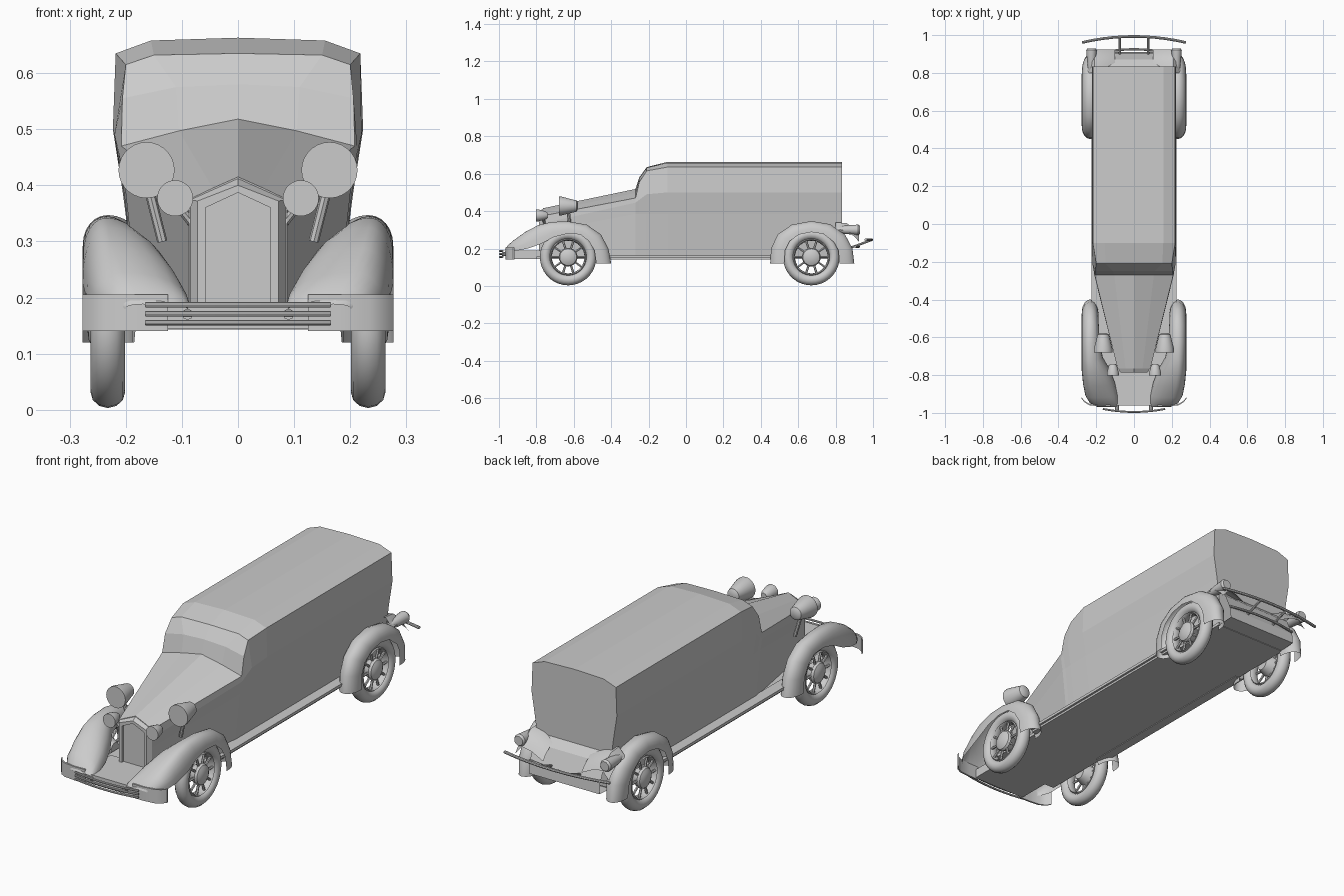
import bpy, bmesh
from math import sin, cos, pi
from mathutils import Vector

if "Cube" in bpy.data.objects:
    bpy.data.objects.remove(bpy.data.objects["Cube"])


def obj(name, bm, smooth=True):
    bmesh.ops.recalc_face_normals(bm, faces=bm.faces)
    me = bpy.data.meshes.new(name)
    bm.to_mesh(me)
    bm.free()
    o = bpy.data.objects.new(name, me)
    bpy.context.collection.objects.link(o)
    if smooth:
        bpy.ops.object.select_all(action='DESELECT')
        o.select_set(True)
        bpy.context.view_layer.objects.active = o
        bpy.ops.object.shade_smooth_by_angle(angle=0.6)
    return o


def loft(name, rings, closed=True, caps=True, wrap=False, smooth=True):
    bm = bmesh.new()
    vs = [[bm.verts.new(p) for p in r] for r in rings]
    n = len(rings[0])
    for i in range(len(vs) if wrap else len(vs) - 1):
        a, b = vs[i], vs[(i + 1) % len(vs)]
        for j in range(n if closed else n - 1):
            k = (j + 1) % n
            bm.faces.new((a[j], a[k], b[k], b[j]))
    if caps and closed and not wrap:
        bm.faces.new(vs[0])
        bm.faces.new(vs[-1])
    return obj(name, bm, smooth)


def box(name, x0, x1, y0, y1, z0, z1):
    return loft(name, [[(x0, y, z0), (x1, y, z0), (x1, y, z1), (x0, y, z1)] for y in (y0, y1)], smooth=False)


def lathe_y(name, cx, cz, prof, n=28):
    return loft(name, [[(cx + r * cos(2 * pi * k / n), y, cz + r * sin(2 * pi * k / n))
                        for k in range(n)] for y, r in prof])


def tube(name, pts, r, n=8):
    pts = [Vector(p) for p in pts]
    rings = []
    for i, p in enumerate(pts):
        d = (pts[min(i + 1, len(pts) - 1)] - pts[max(i - 1, 0)]).normalized()
        u = d.cross(Vector((0, 0, 1)) if abs(d.z) < 0.9 else Vector((1, 0, 0))).normalized()
        v = d.cross(u)
        rings.append([p + r * (u * cos(2 * pi * k / n) + v * sin(2 * pi * k / n)) for k in range(n)])
    return loft(name, rings)


def section(y, half):
    """Mirrored body section from half profile, floor to roof centre."""
    ys = y if isinstance(y, list) else [y] * len(half)
    right = [(x, yy, z) for (x, z), yy in zip(half, ys)]
    return right + [(-x, yy, z) for x, yy, z in reversed(right[:-1])]


# Body and hood
cowl = [(.175, .15), (.2, .385), (.21, .445), (.208, .47), (.105, .497), (0, .518)]
main = [(.175, .15), (.205, .385), (.223, .5), (.218, .635), (.155, .658), (0, .663)]
loft("body", [section(-.27, cowl),
              section(-.25, [(.175, .15), (.2, .385), (.213, .46), (.206, .555), (.11, .575), (0, .58)]),
              section(-.21, [(.175, .15), (.203, .385), (.22, .49), (.2, .615), (.15, .632), (0, .635)]),
              section(-.1, main), section(.835, main)], smooth=False)
nose = [(.087, .15), (.087, .29), (.087, .335), (.087, .375), (.045, .395), (0, .415)]
loft("hood", [section(-.765, nose), section(-.27, cowl)], smooth=False)

# Grille frame and panel
def shield(w, y, zs, zp, zb=.175):
    return [(-w, y, zb), (w, y, zb), (w, y, zs), (0, y, zp), (-w, y, zs)]

loft("grille_frame", [shield(.085, -.765, .374, .412), shield(.072, -.785, .372, .4),
                      shield(.058, -.785, .36, .387), shield(.058, -.772, .36, .387)], smooth=False)

# Floor and front apron
box("floor", -.19, .19, -.8, .83, .143, .157)
box("front_apron", -.14, .14, -.962, -.75, .145, .188)

# Wheels
def wheel(name, cx, cy, s, cz=.154):
    def ring(nm, R, rx, rr, n=36, m=12):
        loft(nm, [[(cx + rx * cos(2 * pi * j / m), cy + (R + rr * sin(2 * pi * j / m)) * cos(2 * pi * i / n),
                    cz + (R + rr * sin(2 * pi * j / m)) * sin(2 * pi * i / n)) for j in range(m)]
                  for i in range(n)], wrap=True)
    ring(name + "_tire", .122, .031, .029)
    ring(name + "_rim", .094, .022, .007, m=8)
    prof = [(-.03, .03), (0, .045), (.015, .05), (.026, .045), (.034, .03), (.037, .008)]
    loft(name + "_hub", [[(cx + s * x, cy + r * cos(2 * pi * k / 24), cz + r * sin(2 * pi * k / 24))
                          for k in range(24)] for x, r in prof])
    for i in range(10):
        a = 2 * pi * i / 10
        tube(name + "_spoke", [(cx + s * .012, cy + r * cos(a), cz + r * sin(a)) for r in (.04, .094)], .006, 6)

# Fender stations: crown y,z / edge y,z / x inner, crown, outer
rear = [(.45, .12, .525, .12, .188, .232, .277), (.455, .2, .53, .19, .188, .232, .277),
        (.49, .275, .555, .24, .185, .232, .277), (.565, .327, .605, .275, .18, .232, .277),
        (.67, .347, .67, .288, .175, .232, .277), (.77, .33, .735, .278, .175, .232, .277),
        (.85, .275, .79, .235, .175, .232, .277), (.89, .2, .815, .19, .178, .232, .275),
        (.9, .12, .82, .12, .185, .232, .27)]
front = [(-.4, .12, -.48, .12, .188, .232, .277), (-.415, .2, -.49, .19, .188, .232, .277),
         (-.455, .275, -.52, .24, .187, .232, .277), (-.53, .327, -.565, .275, .185, .232, .277),
         (-.63, .345, -.63, .28, .183, .235, .277), (-.72, .342, -.705, .262, .165, .235, .277),
         (-.79, .325, -.775, .225, .125, .232, .277), (-.86, .288, -.845, .2, .1, .222, .27),
         (-.92, .245, -.905, .188, .088, .205, .258), (-.955, .215, -.945, .183, .085, .185, .235),
         (-.97, .188, -.965, .18, .09, .17, .2)]

def fender(name, st, s):
    rings = []
    for cy, cz, ey, ez, xi, xc, xo in st:
        r = []
        for k in range(13):
            c, h = cos(pi * k / 12), max(0, sin(pi * k / 12)) ** .85
            x = xc + c * ((xo - xc) if c > 0 else (xc - xi))
            r.append((s * x, ey + (cy - ey) * h, ez + (cz - ez) * h))
        rings.append(r)
    loft(name, rings, closed=False)

for s, side in ((1, "right"), (-1, "left")):
    wheel("front_wheel_" + side, s * .232, -.63, s)
    wheel("rear_wheel_" + side, s * .232, .67, s)
    fender("front_fender_" + side, front, s)
    fender("rear_fender_" + side, rear, s)
    # Running board with a lower ledge
    box("running_board_" + side, s * .17, s * .225, -.47, .52, .15, .163)
    box("running_board_trim_" + side, s * .17, s * .215, -.47, .52, .14, .15)
    # Curved front fender skirt
    loft("front_skirt_" + side, [[(s * x, y, .14), (s * x, y, .205), (s * x, y + .008, .205), (s * x, y + .008, .14)]
                                 for x, y in ((.125, -.966), (.18, -.966), (.235, -.96), (.262, -.945), (.277, -.925))])
    # Head lamps and small lamps
    lathe_y("headlight_" + side, s * .163, .427,
            [(-.68, .05), (-.665, .05), (-.61, .036), (-.585, .03), (-.578, .018)])
    tube("headlight_post_" + side, [(s * .163, -.63, .41), (s * .135, -.62, .3)], .009)
    lathe_y("small_lamp_" + side, s * .112, .377,
            [(-.803, .032), (-.79, .032), (-.755, .023), (-.74, .014)])
    tube("small_lamp_post_" + side, [(s * .112, -.765, .37), (s * .08, -.755, .33)], .008)
    # Tail lamps and rear bumper struts
    lathe_y("tail_lamp_" + side, s * .225, .3, [(.8, .012), (.85, .022), (.92, .028), (.93, .022)], 16)
    tube("bumper_strut_" + side, [(s * .075, .83, .19), (s * .075, .91, .215), (s * .075, .99, .245)], .006)
    tube("front_bumper_bracket_" + side, [(s * .09, -.95, .17), (s * .09, -.985, .17)], .01)
    # Rear flare joining fender to body
    loft("rear_flare_" + side, [[(s * .1, y, z - .03), (s * .16, y, z), (s * .21, y, z + .01), (s * .245, y, z - .03)]
                                for y, z in ((.8, .33), (.86, .325), (.905, .29), (.925, .265))], closed=False)

# Rear apron
loft("rear_apron", [[(x, y, z) for x in (-.185, -.08, .08, .185)]
                    for y, z in ((.82, .33), (.87, .28), (.905, .2), (.91, .15), (.82, .145))], closed=False, smooth=False)

# Bumpers
for z in (.155, .171, .187):
    tube("front_bumper_bar", [(x / 10 * .165, -.995 + .016 * (x / 10) ** 2, z) for x in range(-10, 11, 2)], .005)
tube("rear_bumper", [(x / 10 * .275, .993 - .032 * (x / 10) ** 2, .247) for x in range(-10, 11, 2)], .007)
tube("rear_bumper_lower", [(x / 10 * .185, .925 - .02 * (x / 10) ** 2, .21) for x in range(-10, 11, 2)], .006)
